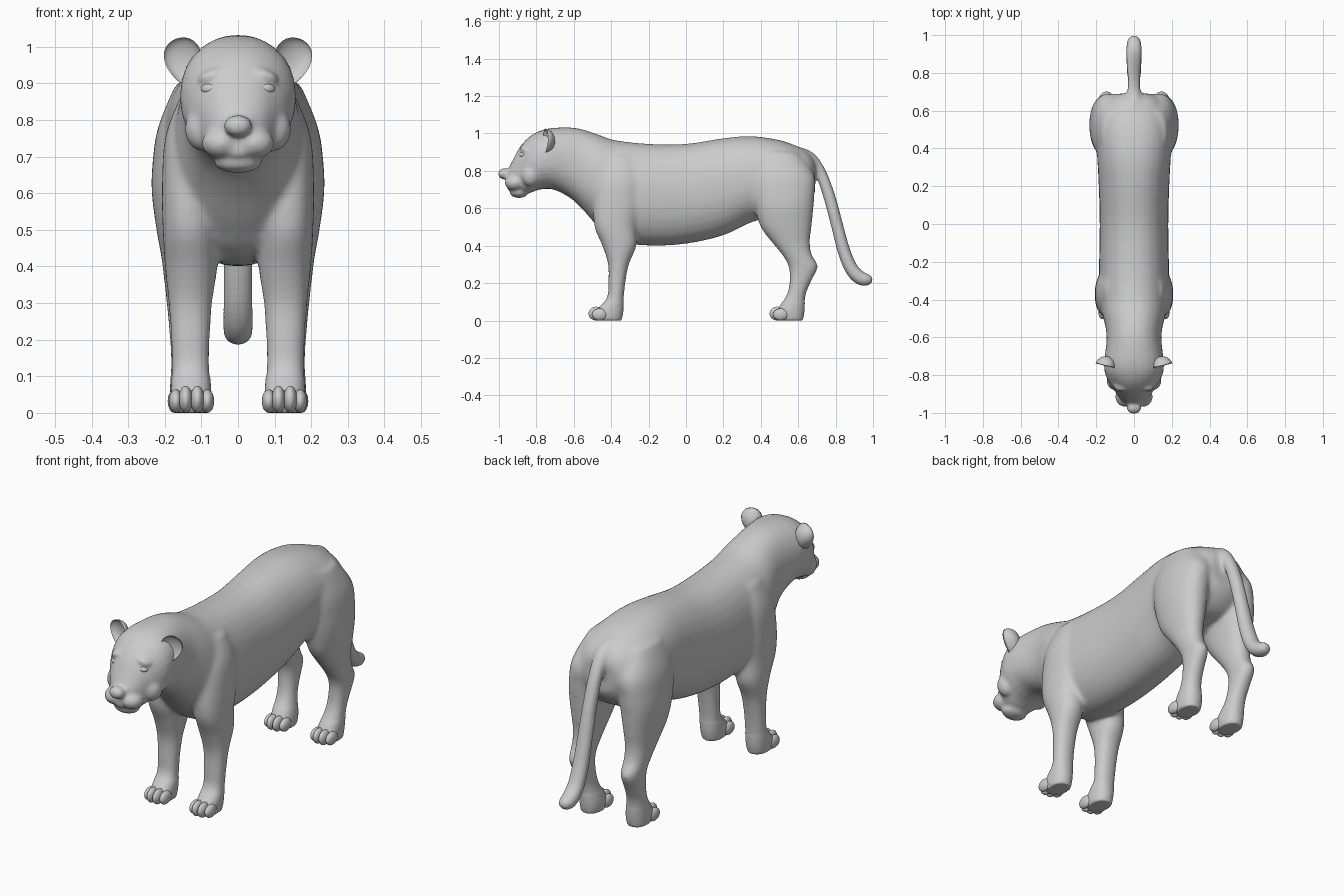
import bpy, bmesh, math
from mathutils import Matrix, Vector

if "Cube" in bpy.data.objects:
    bpy.data.objects.remove(bpy.data.objects["Cube"])

SEG, SUB = 28, 4


def catmull(a, b, c, d, t):
    return [0.5 * (2 * q + (r - p) * t + (2 * p - 5 * q + 4 * r - s) * t * t
                   + (3 * q - p - 3 * r + s) * t ** 3) for p, q, r, s in zip(a, b, c, d)]


def loft(bm, stations, n=2.2):
    """Closed skin through rings (x, y, z, half width, half depth, tilt in degrees)."""
    rings = []
    last = len(stations) - 1
    for i in range(last):
        quad = [stations[min(max(i + k, 0), last)] for k in (-1, 0, 1, 2)]
        rings += [catmull(*quad, j / SUB) for j in range(SUB)]
    rings.append(stations[-1])
    loops = []
    for x, y, z, rx, rv, tilt in rings:
        v = Vector((0, math.cos(math.radians(tilt)), math.sin(math.radians(tilt))))
        loop = []
        for k in range(SEG):
            a = 2 * math.pi * k / SEG
            c, s = math.cos(a), math.sin(a)
            c = math.copysign(abs(c) ** (2 / n), c)
            s = math.copysign(abs(s) ** (2 / n), s)
            loop.append(bm.verts.new(Vector((x + rx * c, y, z)) + v * rv * s))
        loops.append(loop)
    faces = [bm.faces.new(loops[0]), bm.faces.new(loops[-1])]
    for a, b in zip(loops, loops[1:]):
        for k in range(SEG):
            m = (k + 1) % SEG
            faces.append(bm.faces.new((a[k], a[m], b[m], b[k])))
    bmesh.ops.recalc_face_normals(bm, faces=faces)


def ellipsoid(bm, loc, radii, rot=Matrix()):
    mat = Matrix.Translation(loc) @ rot @ Matrix.Diagonal((*radii, 1))
    return bmesh.ops.create_uvsphere(bm, u_segments=24, v_segments=16, radius=1, matrix=mat)


def make(name, bm):
    mesh = bpy.data.meshes.new(name)
    bm.to_mesh(mesh)
    bm.free()
    for p in mesh.polygons:
        p.use_smooth = True
    ob = bpy.data.objects.new(name, mesh)
    bpy.context.collection.objects.link(ob)
    return ob


body = bmesh.new()

# head, neck and trunk: y, top, bottom, half width
trunk = [(-.957, .80, .705, .04), (-.93, .85, .685, .07), (-.89, .925, .672, .098),
         (-.84, .98, .68, .132), (-.78, 1.015, .70, .156), (-.71, 1.03, .70, .156),
         (-.62, 1.033, .655, .146), (-.55, 1.022, .59, .15), (-.47, .995, .50, .17),
         (-.38, .965, .425, .182), (-.2, .945, .40, .185), (0, .945, .41, .182),
         (.2, .975, .455, .187), (.35, .986, .525, .195), (.5, .965, .56, .20),
         (.6, .93, .58, .18), (.66, .895, .63, .14), (.69, .85, .68, .09)]
loft(body, [(0, y, (t + b) / 2, w, (t - b) / 2, 90) for y, t, b, w in trunk])

# tail
loft(body, [(0, .58, .905, .035, .03, 75), (0, .66, .875, .036, .032, 50),
            (0, .72, .79, .036, .032, 25), (0, .77, .65, .037, .034, 15),
            (0, .81, .5, .039, .034, 12), (0, .845, .37, .042, .036, 17),
            (0, .885, .275, .043, .038, 40), (0, .93, .228, .043, .039, 62),
            (0, .972, .215, .038, .034, 70), (0, .998, .21, .02, .018, 75)], 2)

# legs: z, x, y, half width, half depth
front = [(.88, .09, -.35, .06, .08), (.76, .118, -.36, .08, .12), (.62, .135, -.37, .073, .125),
         (.5, .132, -.378, .074, .112), (.4, .128, -.356, .072, .092), (.3, .13, -.361, .06, .056),
         (.2, .13, -.37, .054, .046), (.12, .129, -.378, .052, .046), (.05, .128, -.408, .056, .074),
         (0, .128, -.41, .05, .066)]
hind = [(.9, .10, .48, .07, .12), (.78, .125, .51, .094, .175), (.68, .14, .52, .094, .168),
        (.6, .145, .525, .091, .157), (.5, .146, .535, .077, .137), (.42, .146, .56, .063, .103),
        (.35, .146, .594, .055, .08), (.29, .145, .627, .049, .08), (.22, .142, .615, .046, .061),
        (.14, .137, .59, .047, .051), (.05, .13, .56, .056, .074), (0, .13, .56, .05, .066)]
for s in (-1, 1):
    for leg in (front, hind):
        loft(body, [(s * x, y, z, w, d, 0) for z, x, y, w, d in leg])
    # muzzle pads, brows and cheeks
    ellipsoid(body, (s * .045, -.915, .737), (.054, .054, .043))
    ellipsoid(body, (s * .07, -.853, .921), (.042, .034, .02), Matrix.Rotation(s * .35, 4, 'Y'))
    ellipsoid(body, (s * .095, -.83, .775), (.05, .05, .06))

# nose bridge, nose and chin
loft(body, [(0, -.82, .955, .03, .03, 60), (0, -.88, .89, .042, .032, 45),
            (0, -.93, .825, .042, .032, 45), (0, -.965, .787, .036, .03, 50)])
ellipsoid(body, (0, -.973, .784), (.039, .032, .03))
ellipsoid(body, (0, -.893, .686), (.066, .05, .031))

# fuse all parts into one skin, then relax the trunk more than face and paws
skin = make("body", body)
remesh = skin.modifiers.new("fuse", 'REMESH')
remesh.mode = 'VOXEL'
remesh.voxel_size = .0075
bpy.context.view_layer.objects.active = skin
bpy.ops.object.modifier_apply(modifier="fuse")
bm = bmesh.new()
bm.from_mesh(skin.data)
soft = [v for v in bm.verts if v.co.y > -.7 and v.co.z > .1]
for verts, times in ((bm.verts[:], 4), (soft, 16)):
    for _ in range(times):
        bmesh.ops.smooth_vert(bm, verts=verts, factor=.5,
                              use_axis_x=True, use_axis_y=True, use_axis_z=True)
bm.to_mesh(skin.data)
bm.free()
for p in skin.data.polygons:
    p.use_smooth = True

for s, side in ((-1, "right"), (1, "left")):
    # toes
    for label, x, y in (("front", .127, -.48), ("hind", .13, .488)):
        bm = bmesh.new()
        for dx, dy, h in ((-.043, .018, .032), (-.016, 0, .037), (.016, 0, .037), (.043, .018, .032)):
            ellipsoid(bm, (s * (x + dx), y + dy, h), (.019, .041, h))
        make(f"{label}_{side}_toes", bm)
    # cupped ear, narrower at its base
    bm = bmesh.new()
    ellipsoid(bm, (0, 0, 0), (1, 1, 1))
    for v in bm.verts:
        if v.co.y < 0:
            v.co.y *= -.55
        v.co.x *= 1 + .3 * v.co.z
    bm.transform(Matrix.Translation((s * .147, -.752, .957)) @ Matrix.Rotation(s * .25, 4, 'Z')
                 @ Matrix.Rotation(s * .3, 4, 'Y') @ Matrix.Diagonal((.05, .052, .069, 1)))
    bmesh.ops.recalc_face_normals(bm, faces=bm.faces[:])
    make(f"{side}_ear", bm)
    # eye
    bm = bmesh.new()
    ellipsoid(bm, (s * .077, -.872, .885), (.025, .018, .016), Matrix.Rotation(s * .4, 4, 'Z'))
    make(f"{side}_eye", bm)
